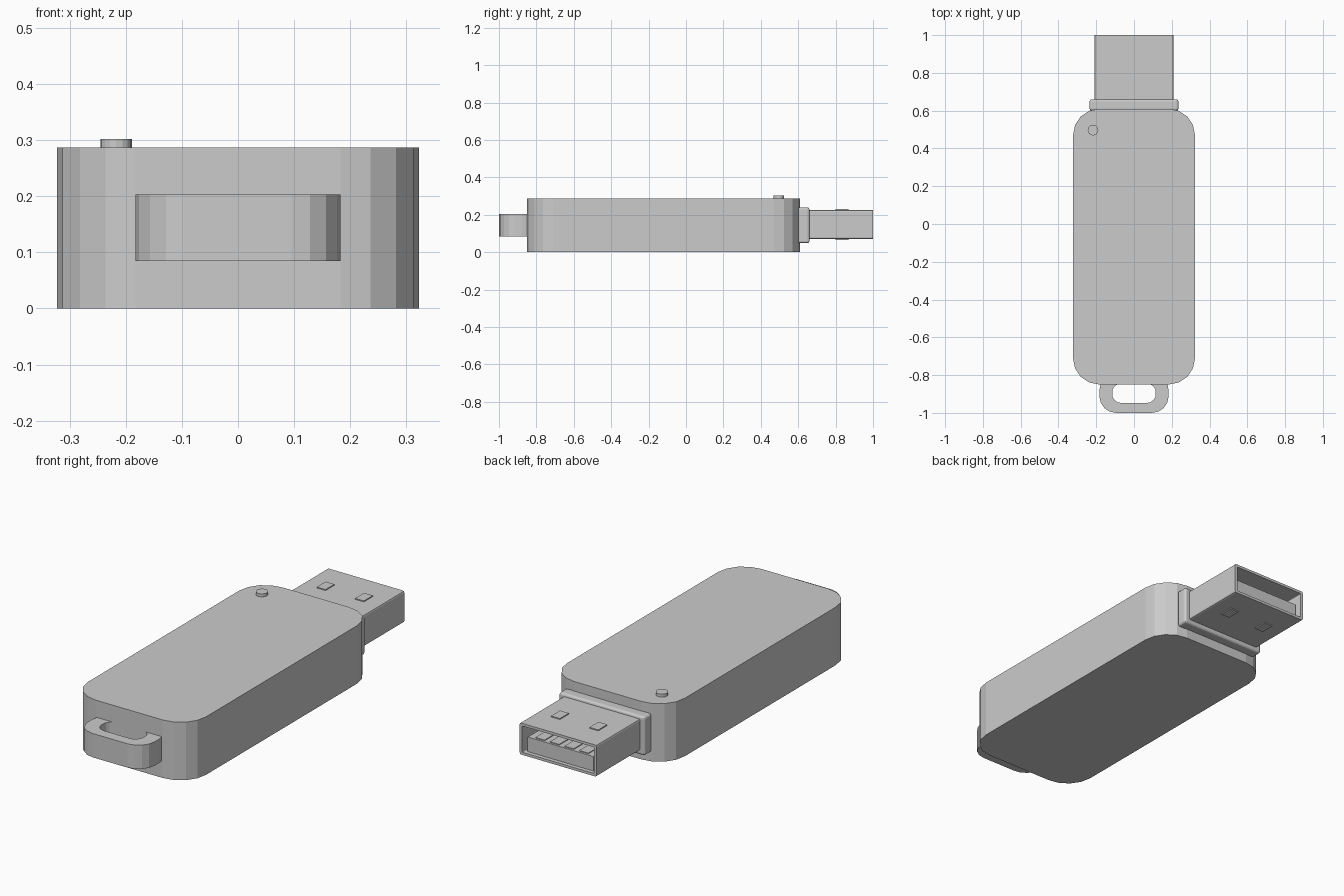
import bpy, bmesh, math

cube = bpy.data.objects.get("Cube")
if cube:
    bpy.data.objects.remove(cube, do_unlink=True)

grey = bpy.data.materials.new("light_grey")
grey.use_nodes = True
colour = (0.6, 0.6, 0.6, 1)
grey.diffuse_color = colour
grey.node_tree.nodes["Principled BSDF"].inputs["Base Color"].default_value = colour


def rounded_rect(x0, x1, y0, y1, r, steps=4):
    """Outline points of a rectangle with rounded corners."""
    corners = [(x1 - r, y1 - r), (x0 + r, y1 - r), (x0 + r, y0 + r), (x1 - r, y0 + r)]
    points = []
    for i, (cx, cy) in enumerate(corners):
        for k in range(steps + 1):
            a = (i + k / steps) * math.pi / 2
            points.append((cx + r * math.cos(a), cy + r * math.sin(a)))
    return points


def prism(name, outline, low, high, hole=None, axis="z", bevel=0):
    """Extrude an outline along an axis, optionally with a hole through it."""
    bm = bmesh.new()

    def ring(points, h):
        return [bm.verts.new((a, b, h) if axis == "z" else (a, h, b)) for a, b in points]

    def bridge(r1, r2):
        n = len(r1)
        for i in range(n):
            j = (i + 1) % n
            bm.faces.new((r1[i], r1[j], r2[j], r2[i]))

    bottom, top = ring(outline, low), ring(outline, high)
    bridge(bottom, top)
    if hole:
        hole_bottom, hole_top = ring(hole, low), ring(hole, high)
        bridge(hole_bottom, hole_top)
        bridge(bottom, hole_bottom)
        bridge(top, hole_top)
    else:
        bm.faces.new(bottom)
        bm.faces.new(top)
    bmesh.ops.recalc_face_normals(bm, faces=bm.faces)
    mesh = bpy.data.meshes.new(name)
    bm.to_mesh(mesh)
    bm.free()
    mesh.materials.append(grey)
    obj = bpy.data.objects.new(name, mesh)
    bpy.context.collection.objects.link(obj)
    if bevel:
        mod = obj.modifiers.new("soft_edges", "BEVEL")
        mod.width, mod.segments = bevel, 3
    return obj


def box(name, x0, x1, y0, y1, z0, z1, bevel=0):
    outline = [(x0, y0), (x1, y0), (x1, y1), (x0, y1)]
    return prism(name, outline, z0, z1, bevel=bevel)


# Casing
prism("casing", rounded_rect(-0.323, 0.323, -0.85, 0.61, 0.14), 0, 0.287)

# Loop for a key ring
prism("key_loop", rounded_rect(-0.183, 0.183, -1, -0.79, 0.088), 0.085, 0.203,
      hole=rounded_rect(-0.115, 0.115, -0.947, -0.845, 0.045))

# Indicator light
light = [(-0.217 + 0.028 * math.cos(i * math.pi / 8), 0.497 + 0.028 * math.sin(i * math.pi / 8))
         for i in range(16)]
prism("indicator_light", light, 0.28, 0.302)

# Collar between casing and plug
box("collar", -0.235, 0.235, 0.6, 0.66, 0.048, 0.24, bevel=0.012)

# Hollow metal plug
prism("plug_shell", rounded_rect(-0.21, 0.21, 0.07, 0.226, 0.008, 2), 0.64, 1.0,
      hole=rounded_rect(-0.197, 0.197, 0.083, 0.213, 0.004, 2), axis="y")

# Tongue with four contacts
box("plug_tongue", -0.18, 0.18, 0.65, 0.98, 0.083, 0.155)
for i in range(4):
    x = -0.12 + 0.08 * i
    box(f"contact_{i + 1}", x - 0.025, x + 0.025, 0.66, 0.97, 0.153, 0.159)

# Raised spring tabs above and below the plug
for side, x in (("right", -0.105), ("left", 0.105)):
    for level, z in (("top", 0.226), ("bottom", 0.07)):
        box(f"{side}_{level}_tab", x - 0.024, x + 0.024, 0.8, 0.87, z - 0.005, z + 0.005)
